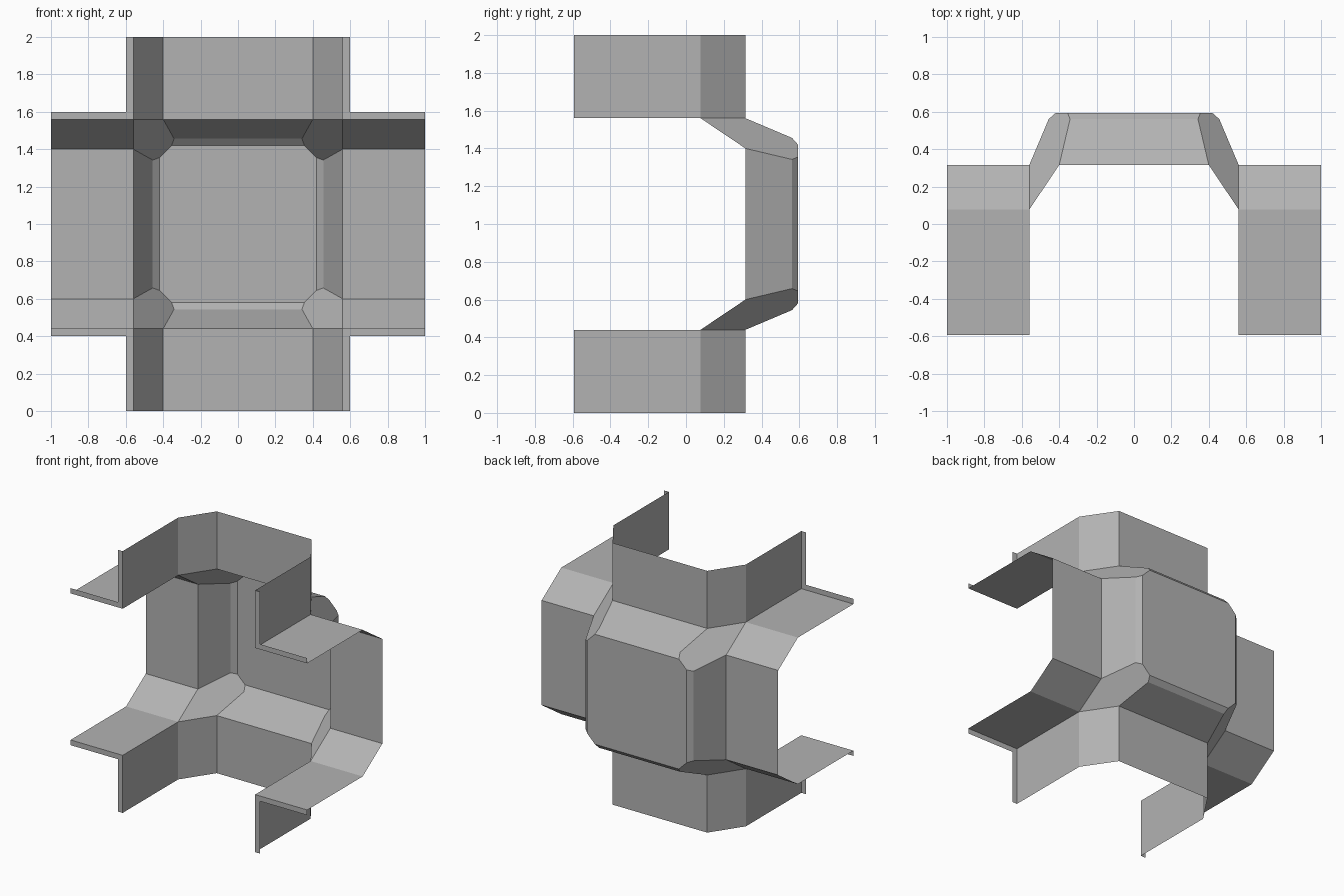
import bpy, bmesh
from mathutils import Matrix

if "Cube" in bpy.data.objects:
    bpy.data.objects.remove(bpy.data.objects["Cube"])

W, L = 0.56, 0.60          # tunnel wall and lip offsets
C = 0.40                   # half width of each arm's back panel
END = 1.0                  # arm end
FRONT, WALL, BACK = -0.593, 0.077, 0.315   # depths along y
BEV, CAP = 0.561, 0.593    # bulge bevel start and outer panel depth

bm = bmesh.new()


def face(points, turn):
    rot = Matrix.Rotation(turn * 1.5707963267948966, 4, 'Y')
    verts = []
    for p in points:
        v = bm.verts.new(p)
        v.co = rot @ v.co
        verts.append(v)
    bm.faces.new(verts)


def strip(a, b, x0, turn):
    """Sweep one profile segment (y, z) along an arm from x0 to its end."""
    face([(x0, *a), (END, *a), (END, *b), (x0, *b)], turn)


for t in range(4):
    # arm: back panel, chamfers, walls and front lips
    strip((BACK, -C), (BACK, C), W, t)
    for s in (-1, 1):
        strip((BACK, s * C), (WALL, s * W), W, t)
        strip((WALL, s * W), (FRONT, s * W), W, t)
        strip((FRONT, s * W), (FRONT, s * L), L, t)
    # lip corner square
    face([(W, FRONT, W), (L, FRONT, W), (L, FRONT, L), (W, FRONT, L)], t)
    # sloped side of the central bulge and its narrow bevel
    face([(W, BACK, -C), (W, BACK, C), (.456, BEV, .342), (.456, BEV, -.342)], t)
    face([(.456, BEV, -.342), (.456, BEV, .342), (.42, CAP, .355), (.42, CAP, -.355)], t)
    # slanted corner facet joining two arms and the bulge
    face([(W, WALL, W), (W, BACK, C), (.456, BEV, .342), (.42, CAP, .355),
          (.355, CAP, .42), (.342, BEV, .456), (C, BACK, W)], t)

# octagonal outer panel
face([(.42, CAP, -.355), (.42, CAP, .355), (.355, CAP, .42), (-.355, CAP, .42),
      (-.42, CAP, .355), (-.42, CAP, -.355), (-.355, CAP, -.42), (.355, CAP, -.42)], 0)

bmesh.ops.remove_doubles(bm, verts=bm.verts, dist=0.001)
bmesh.ops.recalc_face_normals(bm, faces=bm.faces)
# make the outer panel face outward
panel = max(bm.faces, key=lambda f: f.calc_center_median().y)
if panel.normal.y < 0:
    bmesh.ops.reverse_faces(bm, faces=bm.faces)

mesh = bpy.data.meshes.new("cross_junction")
bm.to_mesh(mesh)
bm.free()

# darker grey metal
mat = bpy.data.materials.new("dark_grey")
mat.diffuse_color = (0.45, 0.45, 0.45, 1)
mat.use_nodes = True
mat.node_tree.nodes["Principled BSDF"].inputs["Base Color"].default_value = mat.diffuse_color
mesh.materials.append(mat)

obj = bpy.data.objects.new("cross_junction", mesh)
obj.location.z = 1.0
bpy.context.collection.objects.link(obj)
